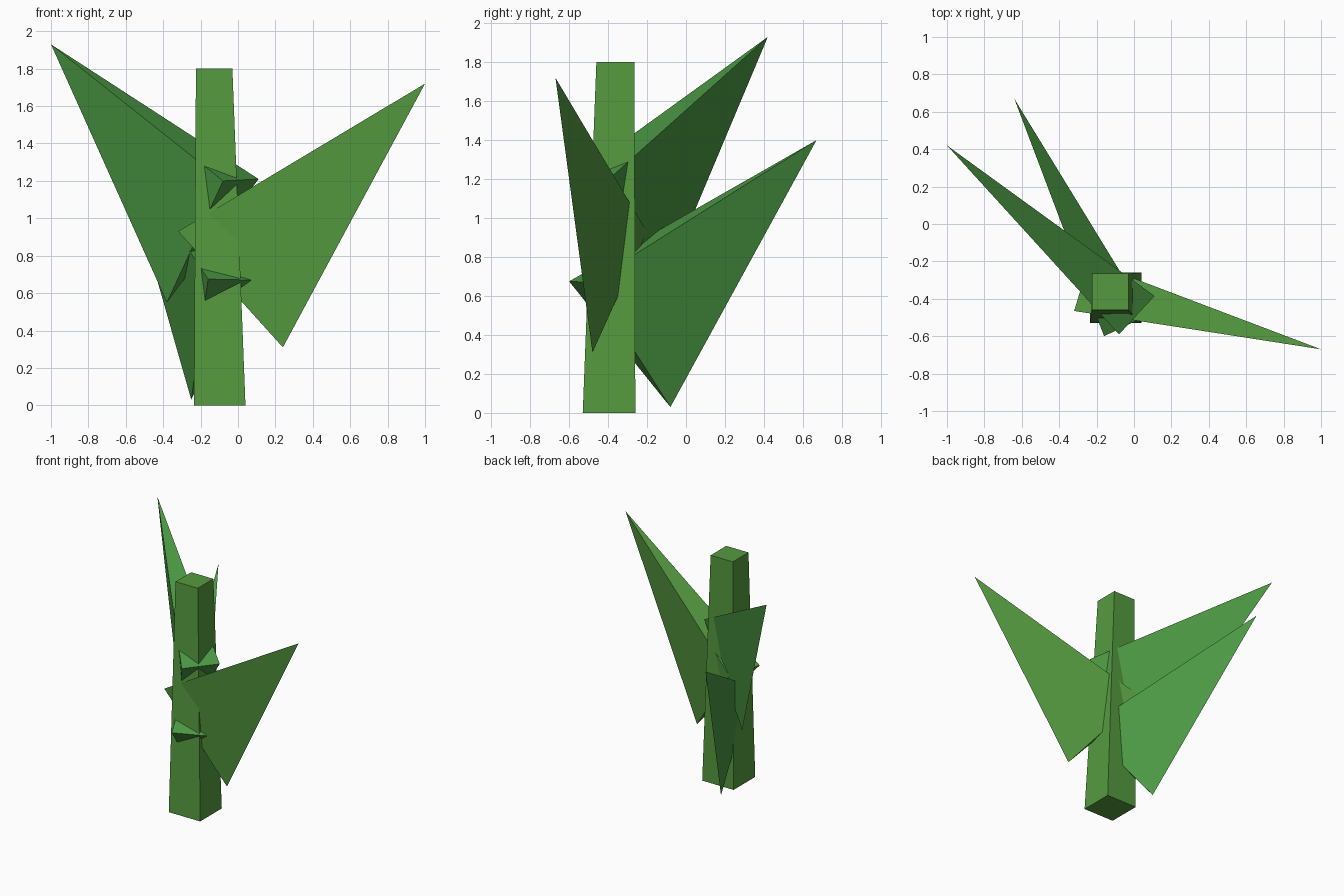
import bpy
import bmesh
from mathutils import Vector

cube = bpy.data.objects.get("Cube")
if cube:
    bpy.data.objects.remove(cube, do_unlink=True)


def make_material(name, rgb):
    mat = bpy.data.materials.new(name)
    mat.use_nodes = True
    color = (*rgb, 1.0)
    mat.diffuse_color = color
    mat.node_tree.nodes["Principled BSDF"].inputs["Base Color"].default_value = color
    return mat


def finish(name, bm, mat):
    bmesh.ops.recalc_face_normals(bm, faces=bm.faces)
    mesh = bpy.data.meshes.new(name)
    bm.to_mesh(mesh)
    bm.free()
    mesh.materials.append(mat)
    obj = bpy.data.objects.new(name, mesh)
    bpy.context.collection.objects.link(obj)
    return obj


def make_stalk(name, base, top, height, mat):
    """Square post; base and top are (x min, x max, y min, y max)."""
    bm = bmesh.new()
    bmesh.ops.create_cube(bm, size=2)
    for v in bm.verts:
        x0, x1, y0, y1 = top if v.co.z > 0 else base
        v.co = Vector((x1 if v.co.x > 0 else x0,
                       y1 if v.co.y > 0 else y0,
                       height if v.co.z > 0 else 0))
    return finish(name, bm, mat)


def make_leaf(name, tip, heel, root_a, root_b, mat):
    """Four-cornered blade whose two root corners pierce the stalk."""
    bm = bmesh.new()
    corners = [bm.verts.new(p) for p in (tip, heel, root_a, root_b)]
    for skip in range(4):
        bm.faces.new([c for i, c in enumerate(corners) if i != skip])
    return finish(name, bm, mat)


stalk_green = make_material("stalk green", (0.089, 0.323, 0.05))
leaf_green = make_material("leaf green", (0.069, 0.314, 0.056))

# Tapered stalk
make_stalk("stalk", (-0.235, 0.04, -0.53, -0.26),
           (-0.225, -0.03, -0.46, -0.265), 1.8, stalk_green)

# Three blades pushed through the stalk
make_leaf("left_leaf", (1.0, -0.67, 1.72), (0.24, -0.48, 0.31),
          (-0.32, -0.465, 0.93), (-0.24, -0.2, 0.93), stalk_green)
make_leaf("upper_right_leaf", (-1.0, 0.42, 1.93), (-0.38, -0.16, 0.55),
          (0.11, -0.385, 1.21), (-0.08, -0.59, 1.2), leaf_green)
make_leaf("back_leaf", (-0.64, 0.67, 1.4), (-0.25, -0.08, 0.03),
          (0.07, -0.49, 0.67), (-0.16, -0.6, 0.675), leaf_green)
